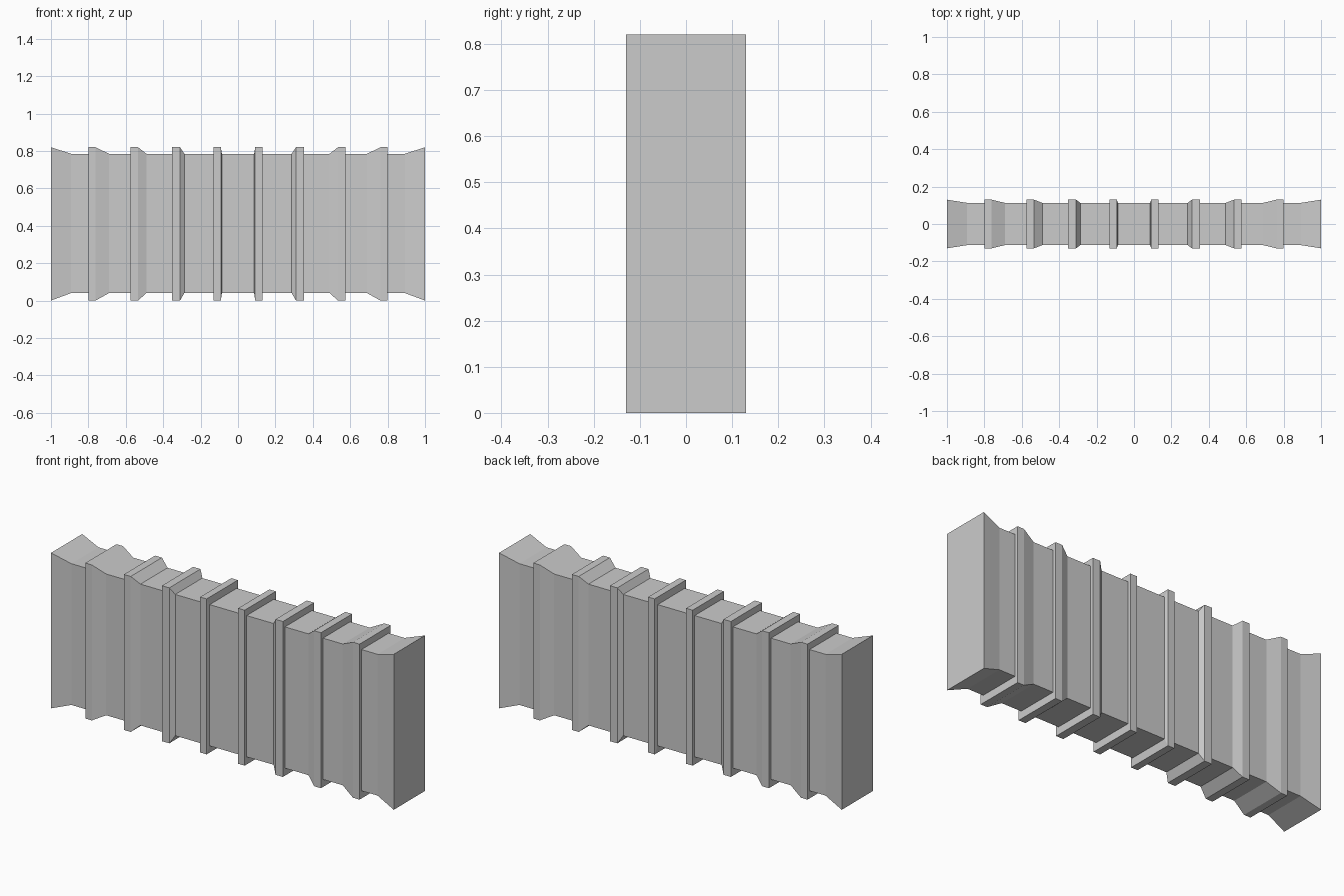
import bpy, bmesh

if "Cube" in bpy.data.objects:
    bpy.data.objects.remove(bpy.data.objects["Cube"])

# Rectangular cross-sections: half depth, bottom z, top z
LOW = (0.113, 0.04, 0.785)
HIGH = (0.13, 0.0, 0.82)

# Right half of the lengthwise profile: (x, section), centre to end
half = [(0.086, LOW), (0.092, HIGH), (0.13, HIGH), (0.13, LOW),
        (0.287, LOW), (0.31, HIGH), (0.353, HIGH), (0.353, LOW),
        (0.49, LOW), (0.535, HIGH), (0.575, HIGH), (0.575, LOW),
        (0.69, LOW), (0.762, HIGH), (0.80, HIGH), (0.80, LOW),
        (0.893, LOW), (1.0, HIGH)]
stations = [(-x, s) for x, s in reversed(half)] + half


def ring(bm, x, section):
    d, z0, z1 = section
    return [bm.verts.new((x, y, z)) for y, z in
            ((-d, z0), (d, z0), (d, z1), (-d, z1))]


# Ribbed block: skin the sections and cap both ends
bm = bmesh.new()
rings = [ring(bm, x, s) for x, s in stations]
for a, b in zip(rings, rings[1:]):
    for i in range(4):
        j = (i + 1) % 4
        bm.faces.new((a[i], a[j], b[j], b[i]))
bm.faces.new(rings[0])
bm.faces.new(rings[-1])
bmesh.ops.recalc_face_normals(bm, faces=bm.faces)

mesh = bpy.data.meshes.new("ribbed_block")
bm.to_mesh(mesh)
bm.free()
bpy.context.collection.objects.link(bpy.data.objects.new("ribbed_block", mesh))
